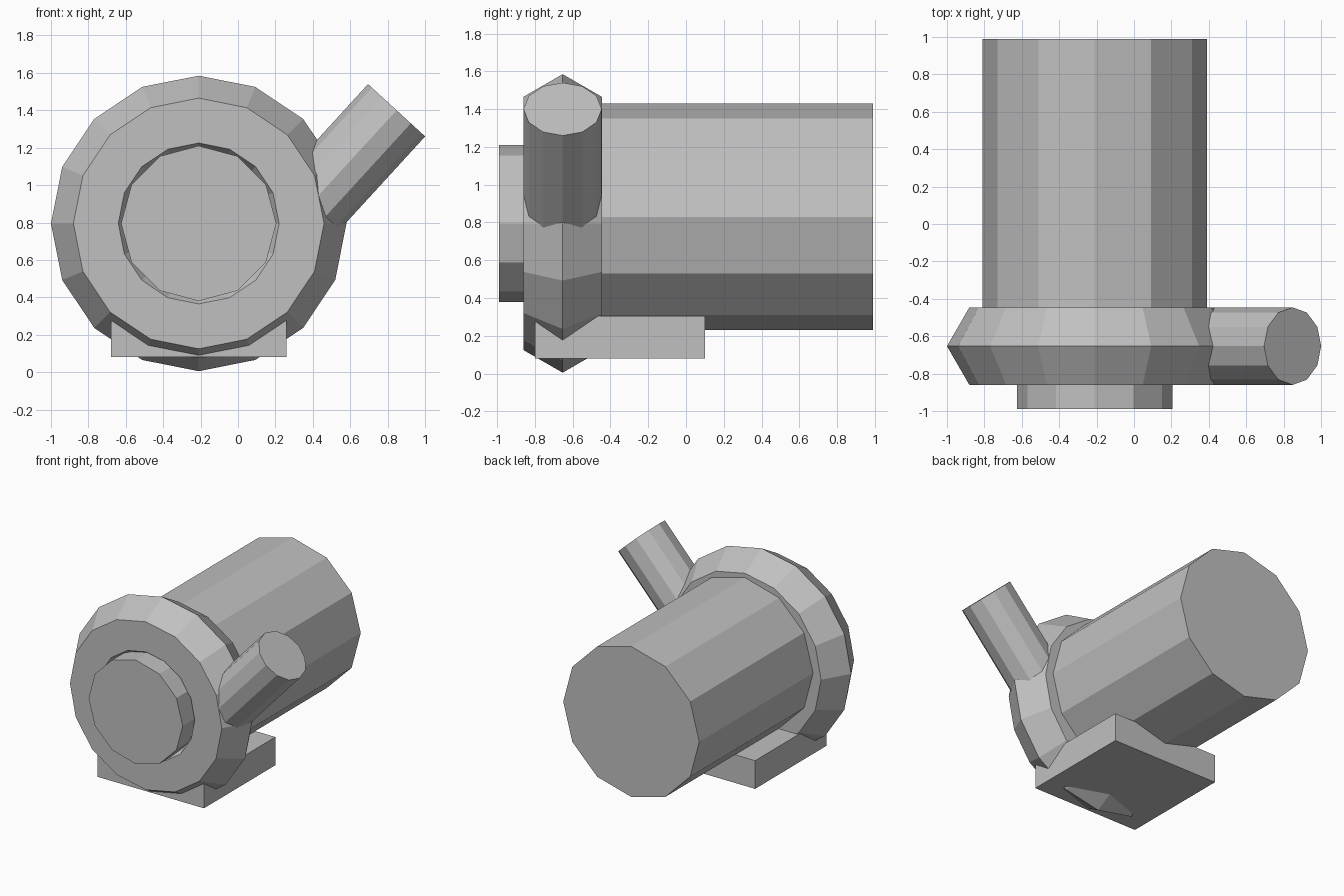
import bpy
from math import radians, sin, cos
from mathutils import Vector

if "Cube" in bpy.data.objects:
    bpy.data.objects.remove(bpy.data.objects["Cube"], do_unlink=True)

# One plain grey for the whole pump
GREY = (0.53, 0.53, 0.53, 1.0)
grey = bpy.data.materials.new("plain_grey")
grey.use_nodes = True
grey.diffuse_color = GREY
grey.node_tree.nodes["Principled BSDF"].inputs["Base Color"].default_value = GREY

AXIS_X = -0.21     # shaft position
VOLUTE_Y = -0.653  # middle plane of the volute
ALONG_Y = (radians(90), 0, 0)


def finish(name):
    obj = bpy.context.object
    obj.name = name
    obj.data.materials.clear()
    obj.data.materials.append(grey)
    return obj


def cylinder(name, start, end, radius, rotation):
    """Twelve-sided cylinder between two points."""
    start, end = Vector(start), Vector(end)
    bpy.ops.mesh.primitive_cylinder_add(
        vertices=12, radius=radius, depth=(end - start).length,
        location=(start + end) / 2, rotation=rotation)
    return finish(name)


# Volute: coarse ring with a hexagonal section
bpy.ops.mesh.primitive_torus_add(
    major_segments=16, minor_segments=6, major_radius=0.55, minor_radius=0.24,
    location=(AXIS_X, VOLUTE_Y, 0.795), rotation=ALONG_Y)
finish("volute_casing")

# Motor body and front inlet
cylinder("motor_body", (AXIS_X, VOLUTE_Y, 0.83), (AXIS_X, 0.99, 0.83), 0.6, ALONG_Y)
cylinder("inlet_pipe", (AXIS_X, -0.99, 0.795), (AXIS_X, -0.6, 0.795), 0.415, ALONG_Y)

# Slanted outlet, rooted inside the volute
tilt = radians(42.5)
tip = Vector((0.848, VOLUTE_Y, 1.4))
root = tip - 0.75 * Vector((sin(tilt), 0, cos(tilt)))
cylinder("outlet_pipe", root, tip, 0.207, (0, tilt, 0))

# Mounting base
bpy.ops.mesh.primitive_cube_add(size=1, location=(AXIS_X, -0.35, 0.1925))
base = finish("mounting_base")
base.scale = (0.94, 0.9, 0.225)
